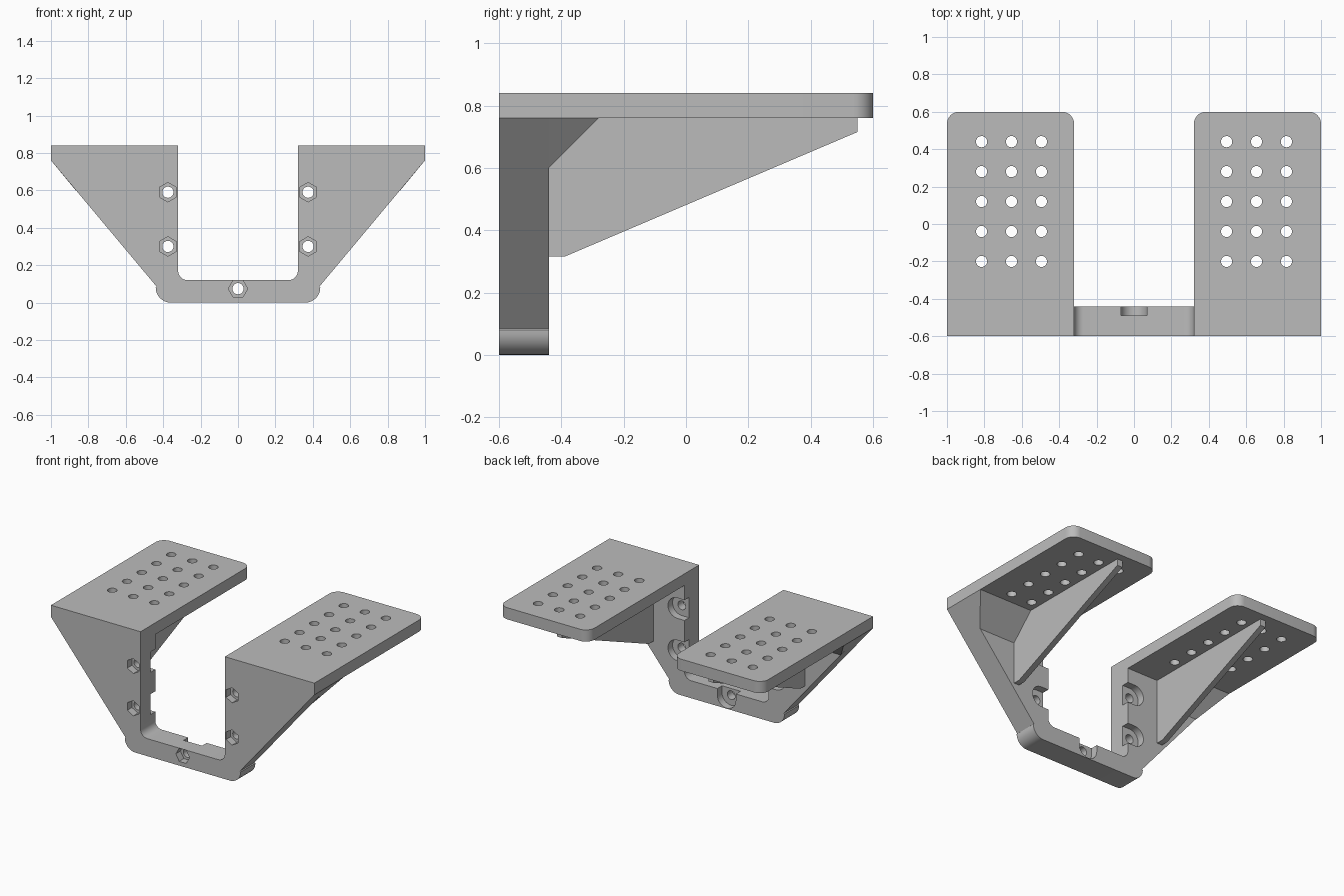
import bpy, bmesh
from math import cos, sin, pi, radians
from mathutils import Vector

if "Cube" in bpy.data.objects:
    bpy.data.objects.remove(bpy.data.objects["Cube"])

FRONT, WALL, BACK = -0.6, -0.44, 0.6      # plate front, plate back, shelf back
UNDER, TOP = 0.76, 0.84                   # shelf faces
INNER, RIB_IN, RIB_OUT = 0.32, 0.555, 0.595

grey = bpy.data.materials.new("matte grey")
grey.use_nodes = True
grey.diffuse_color = (0.5, 0.5, 0.5, 1)
grey.node_tree.nodes["Principled BSDF"].inputs["Base Color"].default_value = (0.5, 0.5, 0.5, 1)


def arc(cx, cy, r, start, end, n=8):
    """Points on an arc, angles in degrees."""
    return [(cx + r * cos(radians(start + (end - start) * i / n)),
             cy + r * sin(radians(start + (end - start) * i / n))) for i in range(n + 1)]


def ring(cx, cy, r, n=28, turn=0):
    return arc(cx, cy, r, turn, turn + 360, n)[:-1]


def prisms(name, profiles, axis, lo, hi):
    """Extrude closed 2D profiles along one axis into a single object."""
    place = {"x": lambda a, b, t: (t, a, b),
             "y": lambda a, b, t: (a, t, b),
             "z": lambda a, b, t: (a, b, t)}[axis]
    bm = bmesh.new()
    for profile in profiles:
        face = bm.faces.new([bm.verts.new(place(a, b, lo)) for a, b in profile])
        grown = bmesh.ops.extrude_face_region(bm, geom=[face])["geom"]
        shift = Vector(place(0, 0, hi - lo))
        bmesh.ops.translate(bm, vec=shift, verts=[v for v in grown if isinstance(v, bmesh.types.BMVert)])
    return finish_mesh(name, bm)


def finish_mesh(name, bm):
    bmesh.ops.recalc_face_normals(bm, faces=bm.faces)
    mesh = bpy.data.meshes.new(name)
    bm.to_mesh(mesh)
    bm.free()
    mesh.materials.append(grey)
    obj = bpy.data.objects.new(name, mesh)
    bpy.context.collection.objects.link(obj)
    return obj


def select(obj):
    bpy.ops.object.select_all(action="DESELECT")
    obj.select_set(True)
    bpy.context.view_layer.objects.active = obj


def cut(obj, cutter):
    cutter.hide_render = True
    mod = obj.modifiers.new("cut", "BOOLEAN")
    mod.operation, mod.solver, mod.object = "DIFFERENCE", "EXACT", cutter
    select(obj)
    bpy.ops.object.modifier_apply(modifier=mod.name)
    bpy.data.objects.remove(cutter)


def finish(obj, mirror=True):
    select(obj)
    if mirror:
        mod = obj.modifiers.new("mirror", "MIRROR")
        mod.use_mirror_merge = False
        bpy.ops.object.modifier_apply(modifier=mod.name)
    bpy.ops.object.shade_smooth_by_angle(angle=radians(30))


# U-shaped front plate with flared arms
half = [(INNER, TOP), (1, TOP), (1, UNDER), (0.435, 0.085)]
half += arc(0.36, 0.08, 0.08, 0, -90)
inside = arc(INNER - 0.05, 0.17, 0.05, -90, 0)
right = inside + half
outline = right + [(-x, z) for x, z in reversed(right)]
plate = prisms("front_plate", [outline], "y", FRONT, WALL)

# Bolt positions: centre and direction in which the rear recess opens
bolts = [(s * 0.375, z, 180 if s > 0 else 0) for s in (-1, 1) for z in (0.3, 0.59)]
bolts.append((0, 0.074, 90))


def slot(x, z, angle):
    """Round recess that runs out through the nearby inner edge."""
    a, r = radians(angle), 0.07
    dx, dz = cos(a) * 0.1, sin(a) * 0.1
    bend = arc(x, z, r, angle + 90, angle + 270, 16)
    return bend + [(bend[-1][0] + dx, bend[-1][1] + dz), (bend[0][0] + dx, bend[0][1] + dz)]


cut(plate, prisms("bolt_cutter", [ring(x, z, 0.03) for x, z, a in bolts], "y", FRONT - 0.1, WALL + 0.1))
cut(plate, prisms("nut_cutter", [ring(x, z, 0.052, 6, 0 if a == 90 else 30) for x, z, a in bolts],
                  "y", FRONT - 0.1, FRONT + 0.05))
cut(plate, prisms("recess_cutter", [slot(*b) for b in bolts], "y", WALL - 0.05, WALL + 0.1))
finish(plate, mirror=False)

# Shelves with rounded rear corners and a grid of holes
r = 0.065
shelf_outline = [(INNER, WALL), (1, WALL)]
shelf_outline += arc(1 - r, BACK - r, r, 0, 90) + arc(INNER + r, BACK - r, r, 90, 180)
shelf = prisms("shelves", [shelf_outline], "z", UNDER, TOP)
holes = [ring(0.495 + 0.16 * i, 0.44 - 0.16 * j, 0.03) for i in range(3) for j in range(5)]
cut(shelf, prisms("hole_cutter", holes, "z", UNDER - 0.1, TOP + 0.1))
finish(shelf)

# Tapered ribs under the shelves
rib = prisms("support_ribs",
             [[(WALL, UNDER), (WALL, 0.315), (-0.39, 0.315), (0.55, 0.715), (0.55, UNDER)]],
             "x", RIB_IN, RIB_OUT)
finish(rib)

# Sloped corner gussets between plate, shelf and rib
bm = bmesh.new()
for x, low in ((RIB_OUT, RIB_OUT), (1, 0.868)):
    for co in ((x, WALL, UNDER), (x, -0.28, UNDER), (low, WALL, 0.6)):
        bm.verts.new(co)
bmesh.ops.convex_hull(bm, input=bm.verts)
finish(finish_mesh("corner_gussets", bm))
